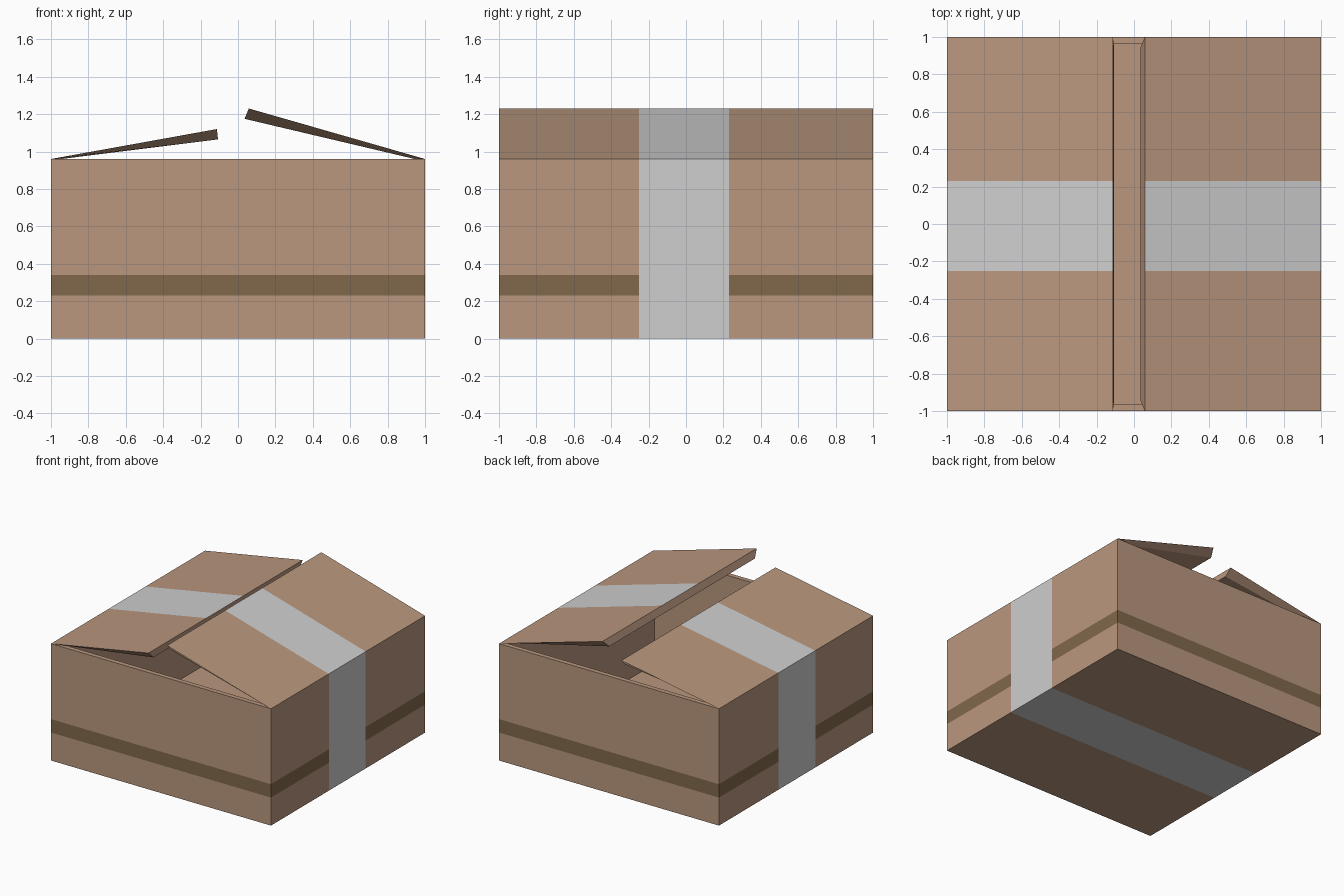
import bpy, bmesh
from mathutils import Vector

cube = bpy.data.objects.get("Cube")
if cube:
    bpy.data.objects.remove(cube, do_unlink=True)

HEIGHT, WALL = 0.96, 0.055
TAPE = (-0.25, 0.23)      # tape edges along y
STRIPE = (0.23, 0.34)     # stripe edges along z


def material(name, color):
    mat = bpy.data.materials.new(name)
    mat.use_nodes = True
    mat.diffuse_color = (*color, 1)
    bsdf = next(n for n in mat.node_tree.nodes if n.type == 'BSDF_PRINCIPLED')
    bsdf.inputs["Base Color"].default_value = (*color, 1)
    bsdf.inputs["Roughness"].default_value = 0.9
    return mat


MATERIALS = [material("cardboard", (0.49, 0.31, 0.21)),
             material("grey tape", (0.62, 0.62, 0.62)),
             material("brown stripe", (0.22, 0.14, 0.07))]


def cut(bm, faces, axis, values):
    """Slice the given faces across an axis and return all the pieces."""
    normal = Vector([float(i == axis) for i in range(3)])
    for v in values:
        geom = set(faces)
        for f in faces:
            geom.update(f.edges, f.verts)
        result = bmesh.ops.bisect_plane(bm, geom=list(geom), plane_co=normal * v,
                                        plane_no=normal)
        faces = [g for g in result["geom"] if isinstance(g, bmesh.types.BMFace)]
    return faces


def in_tape(face):
    return TAPE[0] < face.calc_center_median().y < TAPE[1]


def finish(bm, name):
    mesh = bpy.data.meshes.new(name)
    bm.to_mesh(mesh)
    bm.free()
    for mat in MATERIALS:
        mesh.materials.append(mat)
    obj = bpy.data.objects.new(name, mesh)
    bpy.context.collection.objects.link(obj)
    return obj


# Open box with painted stripe and wrapped tape
bm = bmesh.new()
bmesh.ops.create_cube(bm, size=2)
for v in bm.verts:
    v.co.z = HEIGHT if v.co.z > 0 else 0
top = max(bm.faces, key=lambda f: f.calc_center_median().z)
outer = [f for f in bm.faces if f is not top]
bmesh.ops.inset_region(bm, faces=[top], thickness=WALL)
hollow = bmesh.ops.extrude_face_region(bm, geom=[top])
for v in hollow["geom"]:
    if isinstance(v, bmesh.types.BMVert):
        v.co.z = WALL
bm.faces.remove(top)
outer = cut(bm, outer, 2, STRIPE)
outer = cut(bm, outer, 1, TAPE)
bm.normal_update()
for f in outer:
    if abs(f.normal.y) < 0.5 and in_tape(f):
        f.material_index = 1
    elif abs(f.normal.z) < 0.5 and STRIPE[0] < f.calc_center_median().z < STRIPE[1]:
        f.material_index = 2
finish(bm, "box_body")


# Wedge-shaped lid flaps, hinged on the side walls
def flap(name, side, tip_top, tip_under):
    inner = 1 - WALL
    profile = [(side, 1, HEIGHT), (tip_top[0], 1, tip_top[1]),
               (tip_under[0], inner, tip_under[1]), (side * inner, inner, HEIGHT)]
    bm = bmesh.new()
    front, back = [[bm.verts.new((x, s * y, z)) for x, y, z in profile] for s in (-1, 1)]
    bm.faces.new(front)
    bm.faces.new(back[::-1])
    panels = [bm.faces.new((front[i], back[i], back[(i + 1) % 4], front[(i + 1) % 4]))
              for i in range(4)]
    bmesh.ops.recalc_face_normals(bm, faces=bm.faces[:])
    upper = panels[0]
    bm.faces.remove(panels[3])    # hinge strip rests on the rim
    for f in cut(bm, [upper], 1, TAPE):
        f.material_index = int(in_tape(f))
    finish(bm, name)


flap("right_flap", -1, (-0.113, 1.12), (-0.107, 1.065))
flap("left_flap", 1, (0.058, 1.23), (0.035, 1.175))
